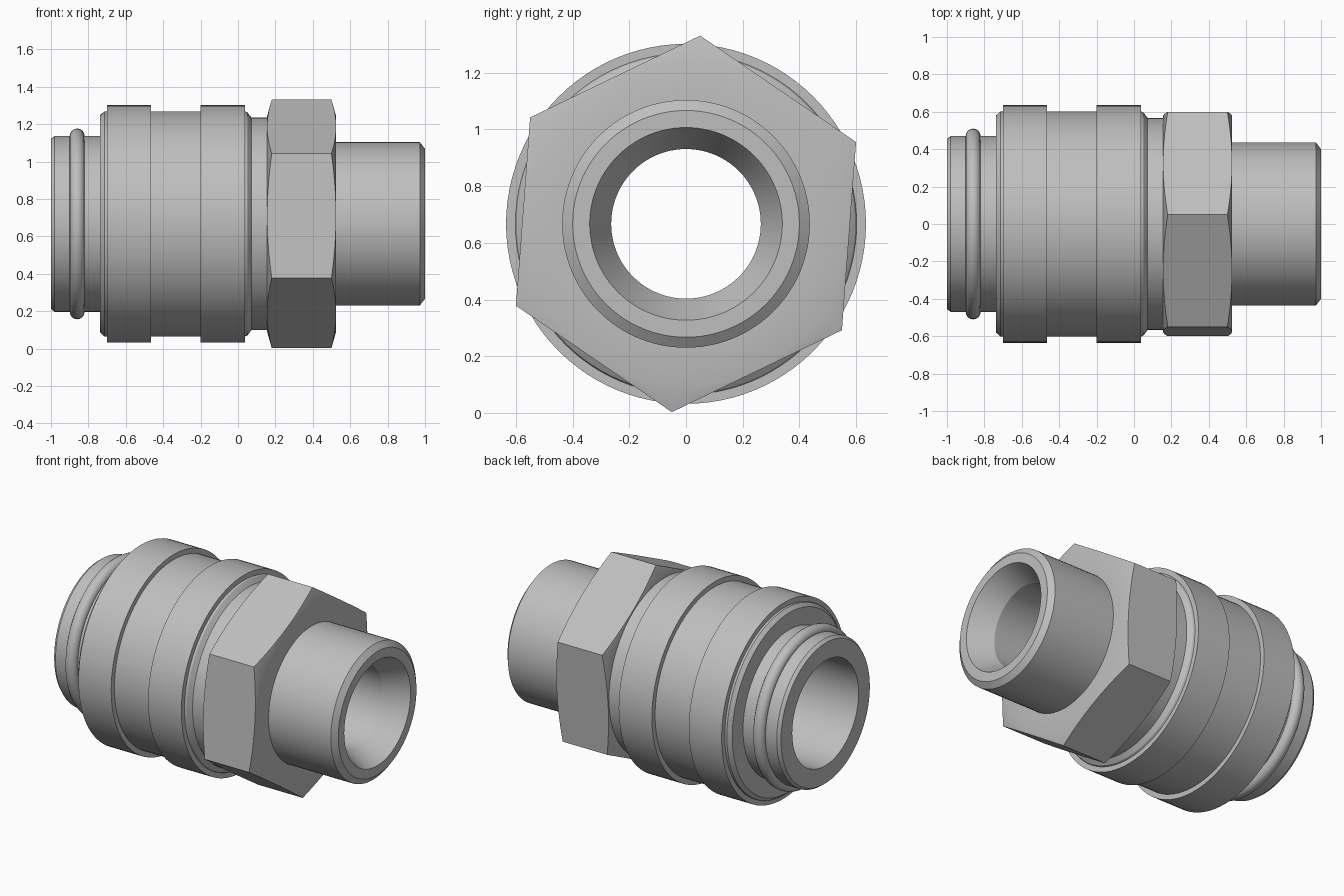
import bpy, bmesh, math
from mathutils import Matrix, Vector

if "Cube" in bpy.data.objects:
    bpy.data.objects.remove(bpy.data.objects["Cube"], do_unlink=True)

AXIS_Z = 0.667   # height of the fitting's centre line
SEGMENTS = 96

steel = bpy.data.materials.new("grey_steel")
steel.use_nodes = True
colour = (0.52, 0.52, 0.52, 1)
steel.diffuse_color = colour
steel.node_tree.nodes["Principled BSDF"].inputs["Base Color"].default_value = colour


def make_object(name, bm):
    bmesh.ops.recalc_face_normals(bm, faces=bm.faces)
    mesh = bpy.data.meshes.new(name)
    bm.to_mesh(mesh)
    bm.free()
    mesh.materials.append(steel)
    obj = bpy.data.objects.new(name, mesh)
    bpy.context.collection.objects.link(obj)
    obj.location.z = AXIS_Z
    return obj


def activate(obj):
    bpy.ops.object.select_all(action='DESELECT')
    obj.select_set(True)
    bpy.context.view_layer.objects.active = obj


def smooth(obj, angle=30):
    activate(obj)
    bpy.ops.object.shade_smooth_by_angle(angle=math.radians(angle))


def revolve(name, profile):
    """Turn a closed (x, radius) profile around the x axis."""
    bm = bmesh.new()
    verts = [bm.verts.new((x, 0, r)) for x, r in profile]
    edges = [bm.edges.new((v, verts[(i + 1) % len(verts)])) for i, v in enumerate(verts)]
    bmesh.ops.spin(bm, geom=verts + edges, cent=(0, 0, 0), axis=(1, 0, 0),
                   angle=math.tau, steps=SEGMENTS, use_merge=True)
    bmesh.ops.remove_doubles(bm, verts=bm.verts, dist=1e-5)
    return make_object(name, bm)


# Hollow core: plug end, neck, pipe end, flared mouth and stepped bore
core = revolve("hollow_core", [
    (-1, 0.34), (-1, 0.455), (-0.98, 0.47), (-0.6, 0.47), (-0.6, 0.568),
    (0.2, 0.568), (0.2, 0.437), (0.972, 0.437), (1, 0.40),
    (1, 0.34), (0.85, 0.264), (-0.2, 0.264), (-0.2, 0.34)])
smooth(core, 25)

# Outer sleeve with two raised bands
sleeve = revolve("outer_sleeve", [
    (-0.738, 0.46), (-0.738, 0.58), (-0.715, 0.602), (-0.7, 0.602),
    (-0.7, 0.635), (-0.465, 0.635), (-0.465, 0.602),
    (-0.2, 0.602), (-0.2, 0.635), (0.038, 0.635), (0.038, 0.602),
    (0.05, 0.597), (0.078, 0.56), (0.078, 0.46)])
smooth(sleeve, 25)

# Seal ring on the plug end
seal = revolve("seal_ring", [
    (-0.86 + 0.04 * math.cos(a), 0.47 + 0.04 * math.sin(a))
    for a in (math.tau * i / 16 for i in range(16))])
smooth(seal, 40)

# Hexagonal nut: chamfered ring trimmed by a six-sided prism
nut = revolve("hex_nut", [
    (0.155, 0.42), (0.155, 0.574), (0.195, 0.718),
    (0.485, 0.718), (0.525, 0.574), (0.525, 0.42)])
bm = bmesh.new()
tilt = math.radians(4.3)
corners = [bm.verts.new((0.1, 0.666 * math.sin(a), 0.666 * math.cos(a)))
           for a in (tilt + math.tau * i / 6 for i in range(6))]
base = bm.faces.new(corners)
side = bmesh.ops.extrude_face_region(bm, geom=[base])["geom"]
bmesh.ops.translate(bm, vec=(0.5, 0, 0),
                    verts=[g for g in side if isinstance(g, bmesh.types.BMVert)])
prism = make_object("hex_cutter", bm)
prism.hide_render = True
trim = nut.modifiers.new("hex_trim", 'BOOLEAN')
trim.operation = 'INTERSECT'
trim.solver = 'EXACT'
trim.object = prism
activate(nut)
bpy.ops.object.modifier_apply(modifier=trim.name)
bpy.data.objects.remove(prism, do_unlink=True)
smooth(nut, 25)
